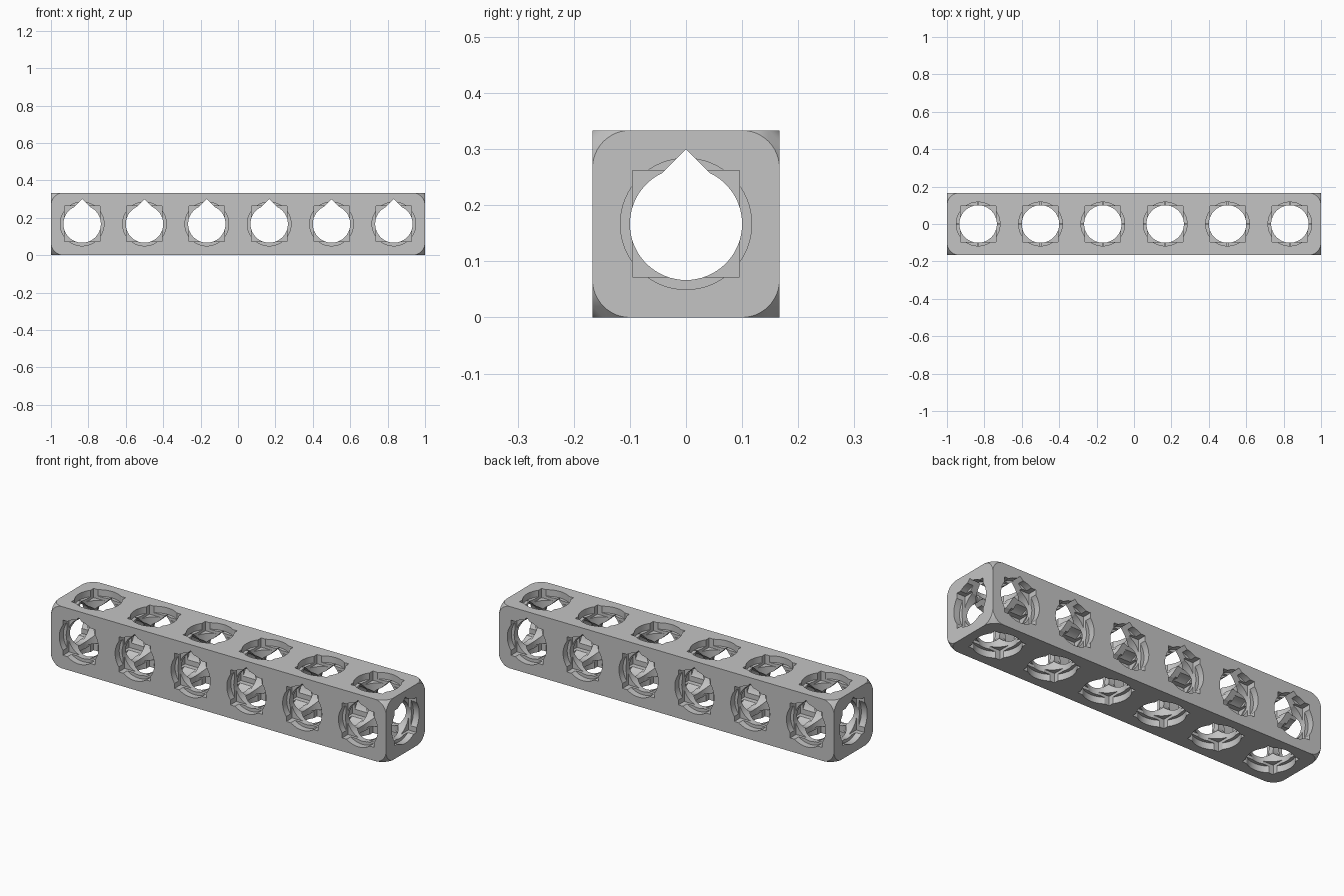
import bpy, bmesh, math
from mathutils import Vector

if "Cube" in bpy.data.objects:
    bpy.data.objects.remove(bpy.data.objects["Cube"], do_unlink=True)

CELLS = 6
UNIT = 2 / CELLS
HALF = UNIT / 2
BORE, APEX = 0.1, 0.1333
RIM, RIM_DEPTH = 0.117, 0.035
KEY, KEY_DEPTH = 0.095, 0.05
CORNER = 0.067
MID = Vector((0, 0, HALF))
CENTRES = [Vector(((i + 0.5) * UNIT - 1, 0, HALF)) for i in range(CELLS)]

grey = bpy.data.materials.new("light grey plastic")
grey.use_nodes = True
colour = (0.55, 0.55, 0.55, 1)
grey.diffuse_color = colour
grey.node_tree.nodes["Principled BSDF"].inputs["Base Color"].default_value = colour


def place(axis, u, v, w):
    """Profile coordinates u, v and depth w to a vector along the axis."""
    return Vector({"x": (w, u, v), "y": (u, w, v), "z": (u, v, w)}[axis])


def circle(radius, steps=64):
    return [(radius * math.cos(math.tau * i / steps), radius * math.sin(math.tau * i / steps))
            for i in range(steps)]


def teardrop():
    # round hole with a pointed 45 degree roof
    a = math.acos(APEX / (BORE * math.sqrt(2)))
    start, end = math.pi / 4 - a, math.pi * 0.75 + a
    start, end = math.pi / 4 + a, math.pi * 0.75 - a
    sweep = math.tau - (end - start)
    arc = [end + sweep * i / 56 for i in range(57)]
    return [(BORE * math.cos(t), BORE * math.sin(t)) for t in arc] + [(0, APEX)]


def square(h):
    return [(-h, -h), (h, -h), (h, h), (-h, h)]


def rounded(hu, hv, r, steps=12):
    pts = []
    for k, (su, sv) in enumerate(((1, 1), (-1, 1), (-1, -1), (1, -1))):
        for i in range(steps + 1):
            t = math.pi / 2 * (k + i / steps)
            pts.append((su * (hu - r) + r * math.cos(t), sv * (hv - r) + r * math.sin(t)))
    return pts


def make_object(name, bm):
    bmesh.ops.recalc_face_normals(bm, faces=bm.faces)
    mesh = bpy.data.meshes.new(name)
    bm.to_mesh(mesh)
    bm.free()
    obj = bpy.data.objects.new(name, mesh)
    bpy.context.collection.objects.link(obj)
    mesh.materials.append(grey)
    return obj


def prisms(name, profile, axis, spots):
    """One cutter made of separate prisms; each spot is (centre, half depth)."""
    bm = bmesh.new()
    for centre, h in spots:
        low = [bm.verts.new(centre + place(axis, u, v, -h)) for u, v in profile]
        top = [bm.verts.new(centre + place(axis, u, v, h)) for u, v in profile]
        bm.faces.new(low)
        bm.faces.new(top)
        n = len(profile)
        for i in range(n):
            j = (i + 1) % n
            bm.faces.new((low[i], low[j], top[j], top[i]))
    return make_object(name, bm)


# Beam body: hull around the rounded outlines of its six faces
size = Vector((1, HALF, HALF))
bm = bmesh.new()
for axis, hu, hv, hw in (("x", size.y, size.z, size.x),
                         ("y", size.x, size.z, size.y),
                         ("z", size.x, size.y, size.z)):
    for u, v in rounded(hu, hv, CORNER):
        for side in (-1, 1):
            bm.verts.new(MID + place(axis, u, v, side * hw))
bmesh.ops.convex_hull(bm, input=bm.verts)
bmesh.ops.dissolve_limit(bm, angle_limit=0.005, verts=bm.verts, edges=bm.edges)
beam = make_object("beam", bm)


# Cutters: bores, round rim recesses and square key recesses on every cell
def recess_spots(axis, depth):
    if axis == "x":
        return [(Vector((i * UNIT - 1, 0, HALF)), depth) for i in range(CELLS + 1)]
    return [(c + place(axis, 0, 0, s * HALF), depth) for c in CENTRES for s in (-1, 1)]


cutters = []
for axis in "xyz":
    bore = circle(BORE) if axis == "z" else teardrop()
    spots = [(MID, 1.1)] if axis == "x" else [(c, HALF + 0.05) for c in CENTRES]
    cutters.append(prisms("bore_cutter", bore, axis, spots))
    cutters.append(prisms("rim_cutter", circle(RIM), axis, recess_spots(axis, RIM_DEPTH)))
    cutters.append(prisms("key_cutter", square(KEY), axis, recess_spots(axis, KEY_DEPTH)))

bpy.context.view_layer.objects.active = beam
for cutter in cutters:
    cutter.hide_render = True
    cut = beam.modifiers.new("cut", "BOOLEAN")
    cut.operation = "DIFFERENCE"
    cut.solver = "EXACT"
    cut.object = cutter
    bpy.ops.object.modifier_apply(modifier=cut.name)
    bpy.data.objects.remove(cutter, do_unlink=True)

# Smooth the curved walls, keep the edges crisp
bpy.ops.object.select_all(action="DESELECT")
beam.select_set(True)
bpy.ops.object.shade_smooth_by_angle(angle=math.radians(15))
